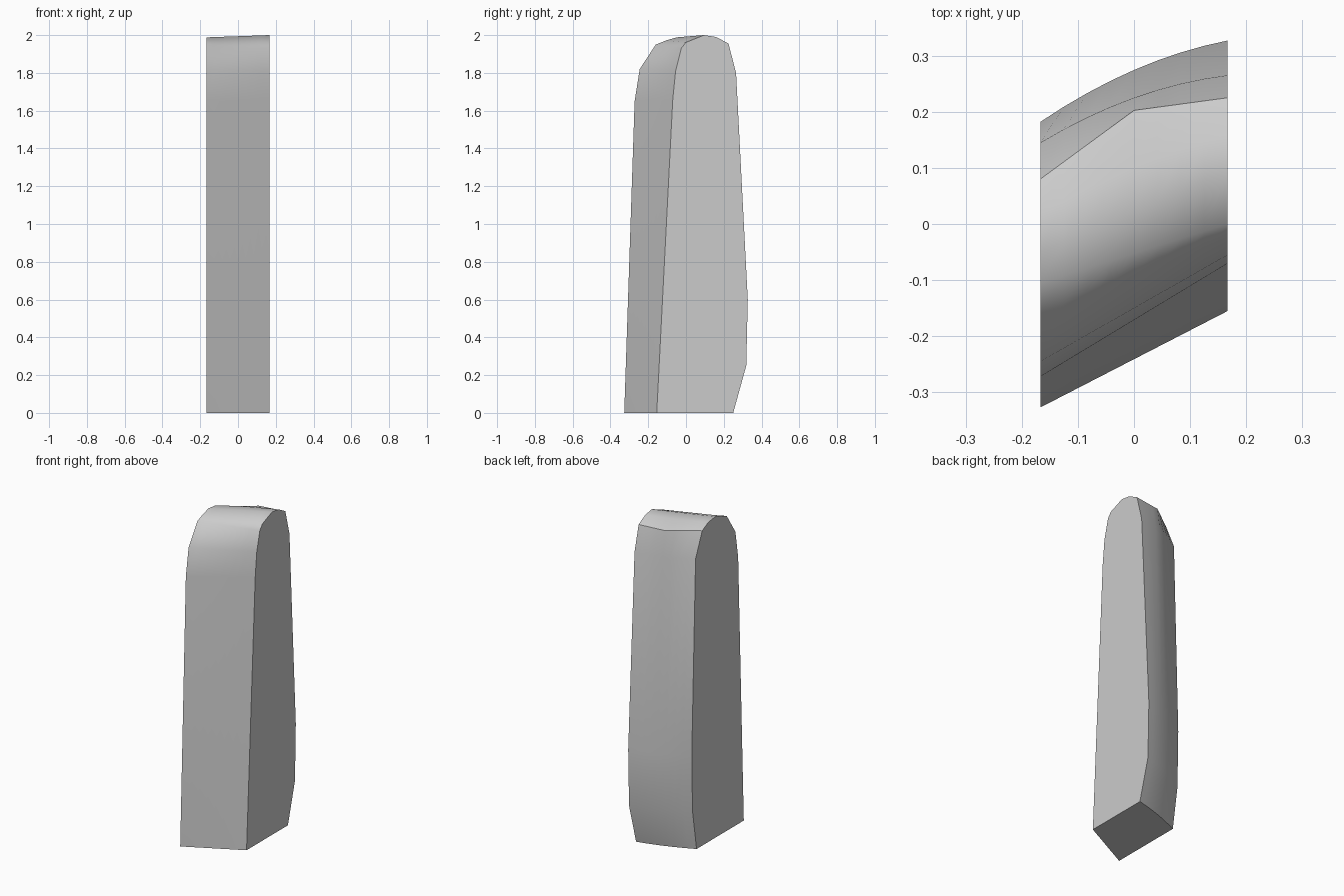
import bpy
import bmesh

cube = bpy.data.objects.get("Cube")
if cube:
    bpy.data.objects.remove(cube, do_unlink=True)

HALF = 0.167
COLUMNS = 8

# Outline stations from front foot, over the crown, to back foot:
# (left-side y, z), (right-side y, z), outward bulge between the sides
STATIONS = [
    ((-0.155, 0.0), (-0.327, 0.0), 0),
    ((-0.07, 1.66), (-0.272, 1.65), 0),
    ((-0.055, 1.81), (-0.245, 1.82), 0),
    ((-0.025, 1.93), (-0.16, 1.95), 0),
    ((0.0, 1.962), (-0.105, 1.972), 0),
    ((0.095, 2.0), (-0.05, 1.988), 0),
    ((0.16, 1.99), (0.02, 1.98), 0.01),
    ((0.225, 1.955), (0.08, 1.95), 0.05),
    ((0.265, 1.8), (0.145, 1.8), 0.02),
    ((0.327, 0.6), (0.182, 0.6), 0.02),
    ((0.319, 0.25), (0.175, 0.25), 0.02),
    ((0.25, 0.0), (0.135, 0.0), 0.01),
]
RIDGE = 7  # crease between the crown and the back

stone = bpy.data.materials.new("plain_grey")
stone.use_nodes = True
grey = (0.6, 0.6, 0.6, 1)
stone.diffuse_color = grey
stone.node_tree.nodes["Principled BSDF"].inputs["Base Color"].default_value = grey

bm = bmesh.new()

# Rows of points running across the slab; the crease row has a single kink
rows = []
for i, (left, right, bulge) in enumerate(STATIONS):
    row = []
    for c in range(COLUMNS + 1):
        t = c / COLUMNS
        swell = 1 - abs(2 * t - 1) if i == RIDGE else 4 * t * (1 - t)
        y = right[0] + (left[0] - right[0]) * t + bulge * swell
        z = right[1] + (left[1] - right[1]) * t
        row.append(bm.verts.new((HALF * (2 * t - 1), y, z)))
    rows.append(row)

# Skin over front, crown and back
for a, b in zip(rows, rows[1:]):
    for c in range(COLUMNS):
        bm.faces.new((a[c], a[c + 1], b[c + 1], b[c]))

# Flat sides and underside
caps = [
    bm.faces.new([r[0] for r in rows]),
    bm.faces.new([r[-1] for r in reversed(rows)]),
    bm.faces.new(rows[0] + rows[-1][::-1]),
]
bmesh.ops.recalc_face_normals(bm, faces=bm.faces)

# Smooth skin with sharp rims and a sharp crease
for f in bm.faces:
    f.smooth = True
for f in caps:
    for e in f.edges:
        e.smooth = False
for p, q in zip(rows[RIDGE], rows[RIDGE][1:]):
    bm.edges.get((p, q)).smooth = False

mesh = bpy.data.meshes.new("slanted_slab")
bm.to_mesh(mesh)
bm.free()
mesh.materials.append(stone)
slab = bpy.data.objects.new("slanted_slab", mesh)
bpy.context.collection.objects.link(slab)
